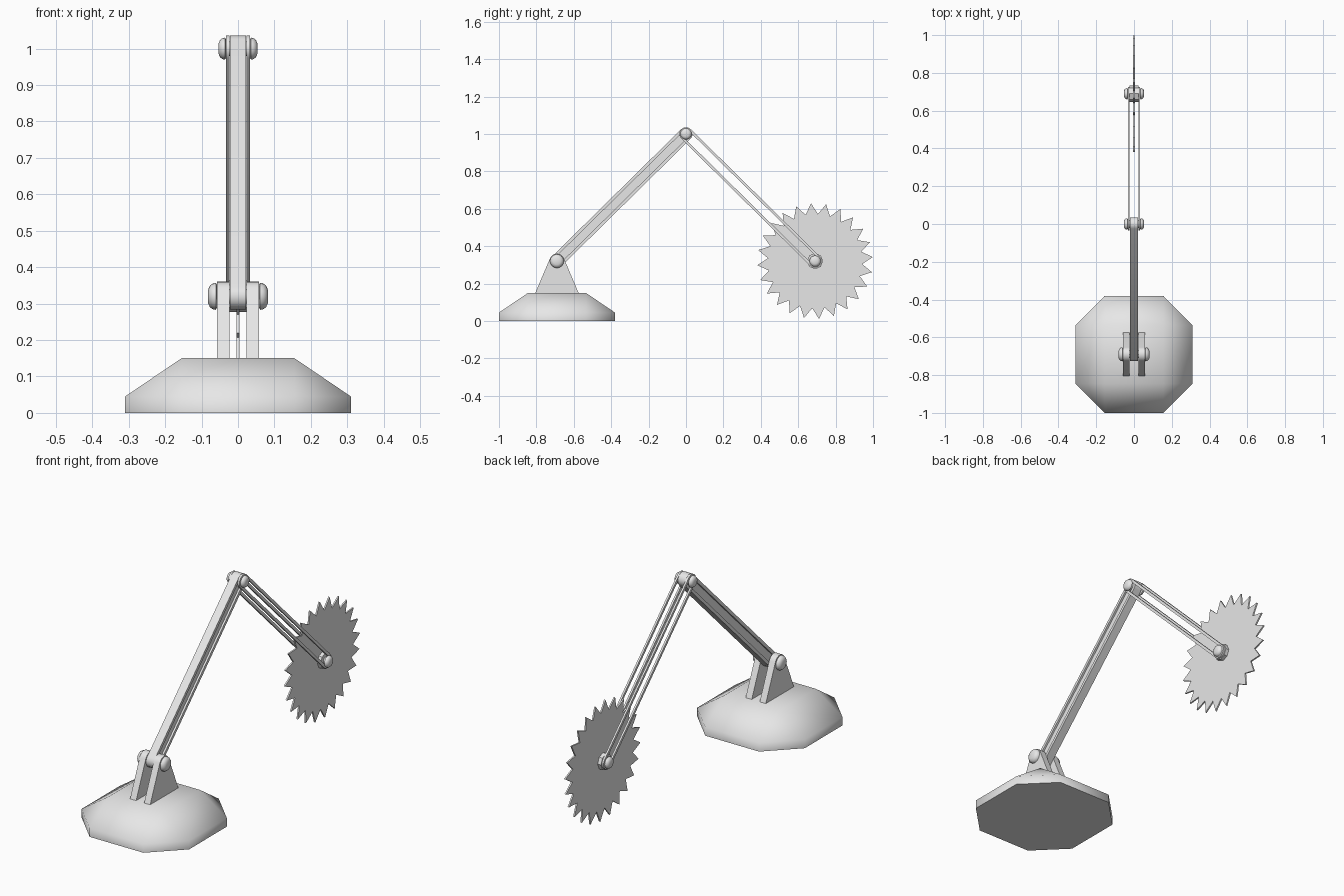
import bpy, bmesh
from math import sin, cos, pi, radians, atan2

cube = bpy.data.objects.get("Cube")
if cube:
    bpy.data.objects.remove(cube, do_unlink=True)

# One plain grey for the whole model
grey = bpy.data.materials.new("light_grey")
grey.use_nodes = True
grey.diffuse_color = (0.8, 0.8, 0.8, 1)
grey.node_tree.nodes["Principled BSDF"].inputs["Base Color"].default_value = (0.8, 0.8, 0.8, 1)

# Joint centres in (y, z)
SHOULDER, ELBOW, SPINDLE = (-0.69, 0.32), (0.0, 1.0), (0.69, 0.32)


def finish(name, bm, angle=40):
    bmesh.ops.recalc_face_normals(bm, faces=bm.faces)
    mesh = bpy.data.meshes.new(name)
    bm.to_mesh(mesh)
    bm.free()
    mesh.materials.append(grey)
    mesh.shade_smooth()
    mesh.set_sharp_from_angle(angle=radians(angle))
    obj = bpy.data.objects.new(name, mesh)
    bpy.context.collection.objects.link(obj)
    return obj


def loft(name, rings, angle=40, closed=False):
    """Skin a list of equal point rings; cap the ends or close the loop."""
    bm = bmesh.new()
    loops = [[bm.verts.new(p) for p in ring] for ring in rings]
    pairs = list(zip(loops, loops[1:]))
    if closed:
        pairs.append((loops[-1], loops[0]))
    else:
        bm.faces.new(loops[0])
        bm.faces.new(loops[-1])
    for a, b in pairs:
        for i in range(len(a)):
            j = (i + 1) % len(a)
            bm.faces.new((a[i], a[j], b[j], b[i]))
    return finish(name, bm, angle)


def at_x(outline, x):
    return [(x, y, z) for y, z in outline]


def plate(name, outline, x0, x1):
    return loft(name, [at_x(outline, x0), at_x(outline, x1)])


def frame(name, outer, inner, x0, x1):
    rings = [at_x(outer, x0), at_x(outer, x1), at_x(inner, x1), at_x(inner, x0)]
    return loft(name, rings, closed=True)


def arc(centre, r, start, end, steps):
    angles = [start + (end - start) * i / steps for i in range(steps + 1)]
    return [(centre[0] + r * cos(a), centre[1] + r * sin(a)) for a in angles]


def circle(centre, r, sides):
    return arc(centre, r, 0, 2 * pi, sides)[:-1]


def stadium(a, b, r):
    d = atan2(b[1] - a[1], b[0] - a[0])
    return arc(b, r, d - pi / 2, d + pi / 2, 10) + arc(a, r, d + pi / 2, d + 3 * pi / 2, 10)


# Base: heavy foot with chamfered corners and top
half, cut, rim, top = 0.31, 0.155, 0.045, 0.15
bm = bmesh.new()
cy = SHOULDER[0]
for sx in (-1, 1):
    for sy in (-1, 1):
        for z in (0, rim):
            bm.verts.new((sx * half, cy + sy * cut, z))
            bm.verts.new((sx * cut, cy + sy * half, z))
        bm.verts.new((sx * cut, cy + sy * cut, top))
bmesh.ops.convex_hull(bm, input=bm.verts)
bmesh.ops.dissolve_limit(bm, angle_limit=0.01, verts=bm.verts, edges=bm.edges)
finish("base", bm, 60)

# Lower arm: grooved beam, a thin web inside a thick rim
frame("lower_arm_rim", stadium(SHOULDER, ELBOW, 0.036),
      stadium(SHOULDER, ELBOW, 0.02), -0.022, 0.022)
plate("lower_arm_web", stadium(SHOULDER, ELBOW, 0.021), -0.012, 0.012)

# Saw blade
teeth, tip, root = 24, 0.31, 0.252
blade = []
for i in range(teeth):
    a = radians(79) + 2 * pi * i / teeth
    for r, turn in ((tip, 0), (root, pi / teeth)):
        blade.append((SPINDLE[0] + r * cos(a + turn), SPINDLE[1] + r * sin(a + turn)))
plate("saw_blade", blade, -0.004, 0.004)

# Pins through the joints
for name, joint, reach in (("shoulder_pin", SHOULDER, 0.06),
                           ("elbow_pin", ELBOW, 0.035), ("spindle_pin", SPINDLE, 0.035)):
    plate(name, circle(joint, 0.02, 16), -reach, reach)


def bolt_head(name, joint, r, side, x, depth):
    steps = ((0, 0.85), (0.12, 1), (0.45, 0.97), (0.8, 0.8), (1, 0.5))
    loft(name, [at_x(circle(joint, r * k, 16), side * (x + depth * t))
                for t, k in steps], 60)


# Mirrored parts on each side
bracket = ([(cy - 0.12, 0.14), (cy + 0.12, 0.14)]
           + arc(SHOULDER, 0.04, radians(23), radians(157), 10))
for label, s in (("left", 1), ("right", -1)):
    plate(label + "_bracket", bracket, s * 0.023, s * 0.058)
    frame(label + "_upper_arm", stadium(ELBOW, SPINDLE, 0.036),
          stadium(ELBOW, SPINDLE, 0.022), s * 0.023, s * 0.033)
    plate(label + "_blade_nut", circle(SPINDLE, 0.043, 8), s * 0.004, s * 0.023)
    bolt_head(label + "_shoulder_bolt", SHOULDER, 0.037, s, 0.058, 0.024)
    bolt_head(label + "_elbow_bolt", ELBOW, 0.03, s, 0.033, 0.02)
    bolt_head(label + "_spindle_bolt", SPINDLE, 0.03, s, 0.033, 0.02)
